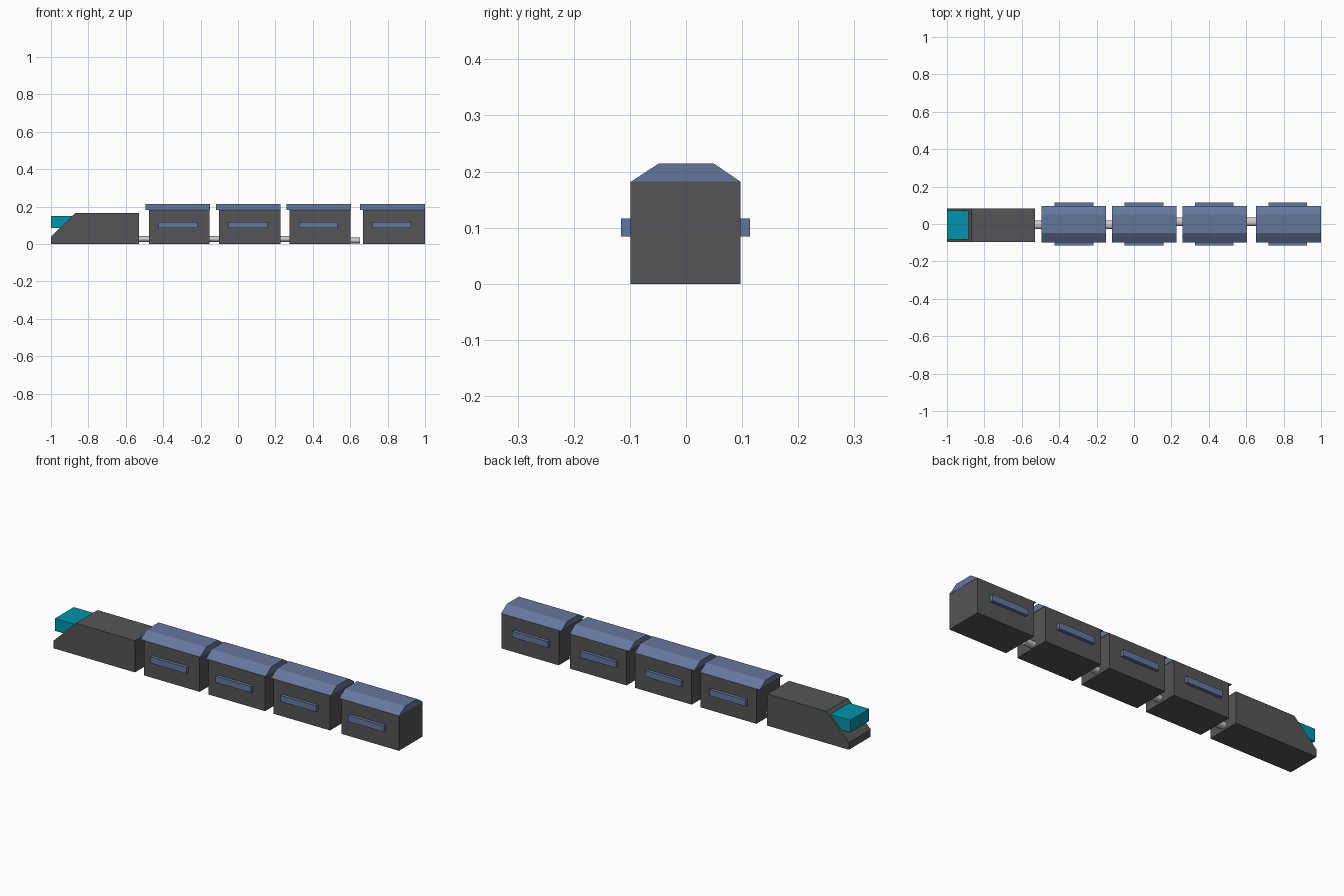
import bpy, bmesh, math
from mathutils import Matrix

if "Cube" in bpy.data.objects:
    bpy.data.objects.remove(bpy.data.objects["Cube"])


def material(name, rgb):
    m = bpy.data.materials.new(name)
    m.diffuse_color = (*rgb, 1)
    m.use_nodes = True
    m.node_tree.nodes["Principled BSDF"].inputs["Base Color"].default_value = m.diffuse_color
    return m


GREY = material("dark_grey", (0.09, 0.09, 0.095))
BLUE = material("slate_blue", (0.13, 0.18, 0.34))
TEAL = material("teal", (0.0, 0.3, 0.4))


def finish(name, bm, mat=None):
    bmesh.ops.recalc_face_normals(bm, faces=bm.faces)
    mesh = bpy.data.meshes.new(name)
    bm.to_mesh(mesh)
    bm.free()
    obj = bpy.data.objects.new(name, mesh)
    bpy.context.collection.objects.link(obj)
    if mat:
        mesh.materials.append(mat)
    return obj


def prism(name, profile, offset, mat):
    """Extrude a closed 3D outline along an offset."""
    bm = bmesh.new()
    face = bm.faces.new([bm.verts.new(p) for p in profile])
    ext = bmesh.ops.extrude_face_region(bm, geom=[face], use_keep_orig=True)
    moved = [g for g in ext["geom"] if isinstance(g, bmesh.types.BMVert)]
    bmesh.ops.translate(bm, verts=moved, vec=offset)
    return finish(name, bm, mat)


def box(name, x, y, z, mat):
    outline = [(x[0], y[0], z[0]), (x[1], y[0], z[0]),
               (x[1], y[0], z[1]), (x[0], y[0], z[1])]
    return prism(name, outline, (0, y[1] - y[0], 0), mat)


def coupler(name, x0, x1, y, z, ry, rz):
    bm = bmesh.new()
    bmesh.ops.create_cone(bm, cap_ends=True, segments=24, radius1=1, radius2=1, depth=1)
    bm.transform(Matrix.Translation(((x0 + x1) / 2, y, z))
                 @ Matrix.Diagonal((x1 - x0, ry, rz, 1))
                 @ Matrix.Rotation(math.pi / 2, 4, 'Y'))
    obj = finish(name, bm)
    bpy.context.view_layer.objects.active = obj
    obj.select_set(True)
    bpy.ops.object.shade_smooth_by_angle(angle=math.radians(40))
    obj.select_set(False)


# Engine with sloped nose, and its windscreen block
nose = [(-1, 0), (-0.528, 0), (-0.528, 0.165), (-0.87, 0.165), (-1, 0.038)]
prism("engine_body", [(x, -0.096, z) for x, z in nose], (0, 0.18, 0), GREY)
box("windscreen", (-1, -0.86), (-0.083, 0.073), (0.086, 0.15), TEAL)

# Carriages: body, chamfered roof with overhang, side window strips
cars = [  # body start, body end, roof start, roof end
    (-0.475, -0.152, -0.494, -0.150),
    (-0.101, 0.226, -0.117, 0.228),
    (0.275, 0.601, 0.260, 0.604),
    (0.667, 0.999, 0.653, 1.0),
]
roof = [(-0.098, 0.182), (0.097, 0.182), (0.05, 0.214), (-0.049, 0.214)]
for i, (b0, b1, r0, r1) in enumerate(cars, 1):
    box(f"carriage_body_{i}", (b0, b1), (-0.099, 0.097), (0, 0.182), GREY)
    prism(f"carriage_roof_{i}", [(r0, y, z) for y, z in roof], (r1 - r0, 0, 0), BLUE)
    w0 = b0 + 0.051
    for side, y in (("front", (-0.116, -0.08)), ("back", (0.08, 0.114))):
        box(f"window_{side}_{i}", (w0, w0 + 0.207), y, (0.084, 0.116), BLUE)

# Couplers between the vehicles
coupler("coupler_1", -0.54, -0.465, -0.004, 0.026, 0.022, 0.016)
coupler("coupler_2", -0.165, -0.09, -0.004, 0.026, 0.022, 0.016)
coupler("coupler_3", 0.215, 0.285, 0.012, 0.026, 0.022, 0.016)
coupler("coupler_4", 0.58, 0.653, 0.012, 0.018, 0.022, 0.015)
